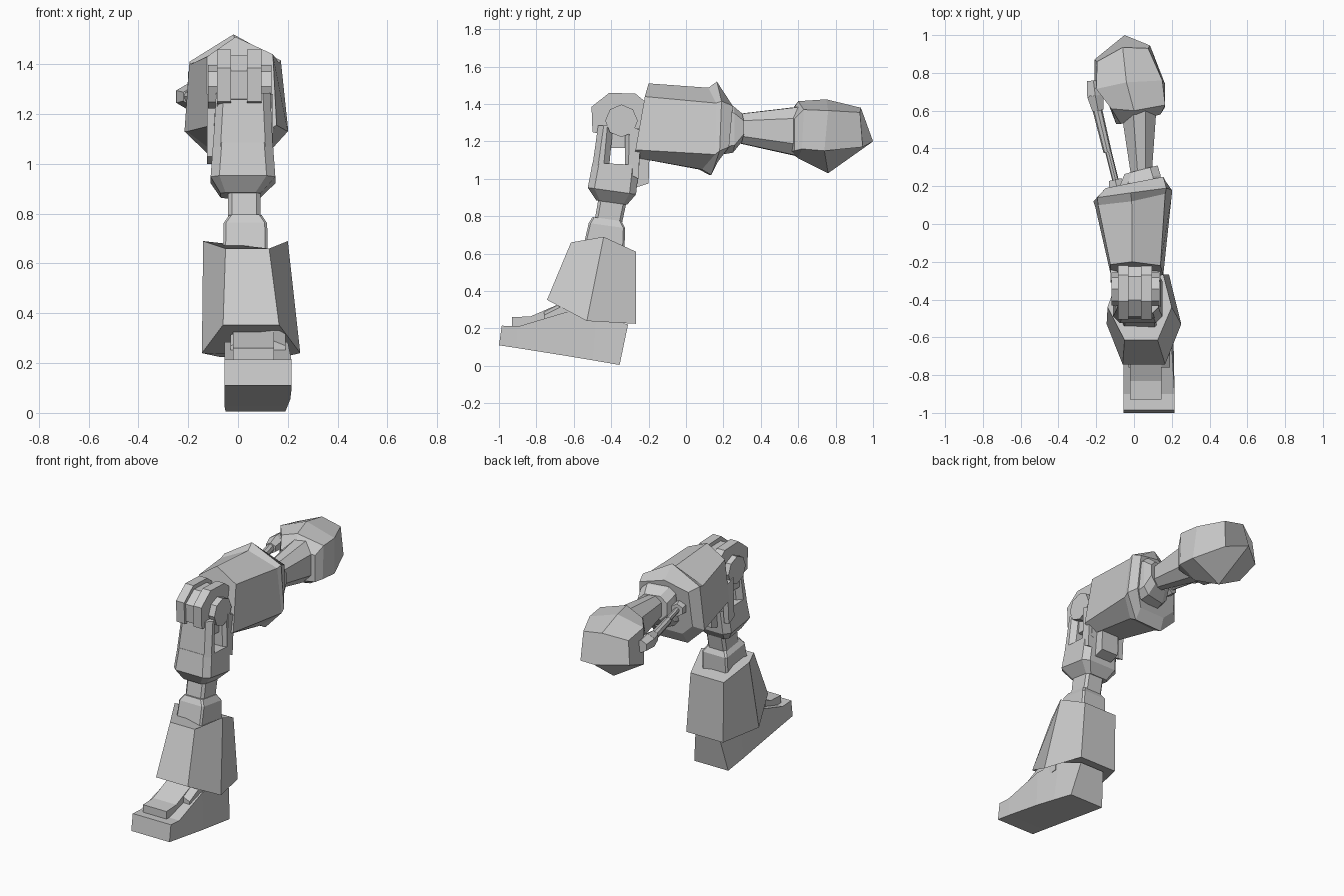
import bpy, bmesh
from mathutils import Vector


def loft(name, rings):
    """Skin a stack of equal-length point rings and cap both ends."""
    bm = bmesh.new()
    vs = [[bm.verts.new(p) for p in r] for r in rings]
    n = len(vs[0])
    for a, b in zip(vs, vs[1:]):
        for i in range(n):
            j = (i + 1) % n
            bm.faces.new((a[i], a[j], b[j], b[i]))
    bm.faces.new(vs[0])
    bm.faces.new(vs[-1])
    bmesh.ops.recalc_face_normals(bm, faces=bm.faces)
    me = bpy.data.meshes.new(name)
    bm.to_mesh(me)
    bm.free()
    ob = bpy.data.objects.new(name, me)
    bpy.context.collection.objects.link(ob)
    return ob


def plate(name, profile, x0, x1):
    """Side profile (y, z) extruded across x."""
    return loft(name, [[(x, y, z) for y, z in profile] for x in (x0, x1)])


def ring(x0, x1, y0, y1, z, c=0.02, tilt=-0.14):
    """Level-ish rectangle with cut corners; tilt lowers the back edge."""
    pts = [(x0 + c, y0), (x1 - c, y0), (x1, y0 + c), (x1, y1 - c),
           (x1 - c, y1), (x0 + c, y1), (x0, y1 - c), (x0, y0 + c)]
    return [(x, y, z + tilt * (y - (y0 + y1) / 2)) for x, y in pts]


def bar(name, a, b, r0, r1, sides=8):
    """Tapered cylinder between two points."""
    a, b = Vector(a), Vector(b)
    d = b - a
    bm = bmesh.new()
    bmesh.ops.create_cone(bm, cap_ends=True, segments=sides,
                          radius1=r0, radius2=r1, depth=d.length)
    me = bpy.data.meshes.new(name)
    bm.to_mesh(me)
    bm.free()
    ob = bpy.data.objects.new(name, me)
    ob.location = (a + b) / 2
    ob.rotation_euler = d.to_track_quat('Z', 'Y').to_euler()
    bpy.context.collection.objects.link(ob)
    return ob


# Foot: wedge sole rising to the toe, narrowed at the ankle and heel
def foot_ring(y0, z0, y1, z1, xa, xb, ta, tb):
    return [(xa, y0, z0), (xb, y0, z0), (tb, y1, z1), (ta, y1, z1)]


loft("foot", [
    foot_ring(-1.0, .11, -.985, .215, -.055, .215, -.055, .215),
    foot_ring(-.9, .095, -.9, .21, -.055, .215, -.055, .215),
    foot_ring(-.65, .055, -.65, .285, -.055, .21, -.055, .2),
    foot_ring(-.5, .03, -.48, .285, -.055, .2, -.045, .18),
    foot_ring(-.355, .005, -.31, .22, -.05, .19, -.02, .15)])
plate("toe_cap", [(-.93, .19), (-.93, .26), (-.83, .265), (-.68, .33),
                  (-.5, .34), (-.5, .2)], -.02, .145)
loft("foot_tongue", [
    [(-.03, y, z - .12), (-.03, y, z - .02), (.04, y, z), (.14, y, z),
     (.19, y, z - .02), (.19, y, z - .12)]
    for y, z in ((-.76, .29), (-.66, .34), (-.5, .36))])

# Lower shin armour: flared six-sided shell
loft("lower_shin", [
    [(-.06, -.743, .353), (.165, -.743, .353), (.25, -.53, .24),
     (.185, -.267, .225), (-.075, -.267, .225), (-.145, -.53, .24)],
    [(-.05, -.615, .66), (.125, -.615, .66), (.2, -.44, .69),
     (.155, -.267, .61), (-.08, -.267, .61), (-.14, -.44, .69)]])

# Collar and exposed shaft
loft("shin_collar", [
    ring(-.06, .12, -.55, -.33, .62, .01),
    ring(-.058, .117, -.52, -.325, .75, .01),
    ring(-.035, .095, -.5, -.345, .785, .01)])
loft("shin_shaft", [ring(-.04, .09, -.49, -.345, .76, .015),
                    ring(-.04, .09, -.465, -.315, .9, .015)])

# Upper shin: solid base with a fork above it that straddles the knee
loft("upper_shin", [
    ring(-.07, .09, -.48, -.315, .873, .02),
    ring(-.11, .15, -.525, -.267, .935, .035),
    ring(-.1, .14, -.5, -.25, 1.08, .035, -.05)])
loft("fork_front", [ring(-.1, .14, -.5, -.41, 1.07, .03, 0),
                    ring(-.088, .13, -.47, -.39, 1.285, .03, 0)])
loft("fork_back", [ring(-.1, .14, -.325, -.25, 1.07, .02, 0),
                   ring(-.09, .13, -.325, -.235, 1.27, .02, 0)])
for side, x in (("left", -.125), ("right", .105)):
    plate("fork_rail_" + side, [(-.31, 1.03), (-.255, 1.0), (-.24, 1.26),
                                (-.3, 1.28)], x, x + .035)
plate("calf_block", [(-.28, .95), (-.2, .975), (-.195, 1.14), (-.28, 1.17)],
      -.04, .08)

# Knee: three rounded straps over the joint, with hubs either side
strap = [(-.5, 1.25), (-.505, 1.385), (-.41, 1.46), (-.27, 1.455), (-.19, 1.39),
         (-.19, 1.2), (-.3, 1.165), (-.42, 1.165), (-.46, 1.24)]
for side, x in (("left", -.085), ("right", .037)):
    plate("knee_strap_" + side, strap, x, x + .057)
plate("knee_strap_middle", [(-.345 + (y + .345) * .9, 1.31 + (z - 1.31) * .83)
                            for y, z in strap], -.03, .04)
bar("knee_hub", (-.12, -.345, 1.31), (.135, -.345, 1.31), .087, .087)


# Thigh armour: ridged shell widening towards a flared rim
def thigh_ring(front, pts):
    return [(x, y + front, z) for x, y, z in pts]


loft("thigh", [
    [(-.01, -.2, 1.51), (.14, -.22, 1.44), (.155, -.27, 1.155), (.08, -.28, 1.115),
     (-.07, -.28, 1.115), (-.125, -.26, 1.15), (-.125, -.215, 1.43)],
    [(-.012, .12, 1.487), (.165, .16, 1.405), (.2, .155, 1.13), (.1, .085, 1.05),
     (-.1, .07, 1.05), (-.205, .09, 1.13), (-.19, .1, 1.4)],
    [(-.018, .165, 1.52), (.172, .19, 1.415), (.2, .18, 1.15), (.1, .135, 1.02),
     (-.1, .125, 1.02), (-.215, .12, 1.13), (-.195, .14, 1.41)],
    [(0, .22, 1.43), (.155, .25, 1.39), (.165, .23, 1.17), (.09, .17, 1.09),
     (-.09, .165, 1.09), (-.165, .17, 1.16), (-.15, .19, 1.38)]])


# Hip socket and tapered shaft running back to the hip block
def xring(x0, x1, z0, z1, ya, yb, c):
    pts = [(x0 + c, z0), (x1 - c, z0), (x1, z0 + c), (x1, z1 - c),
           (x1 - c, z1), (x0 + c, z1), (x0, z1 - c), (x0, z0 + c)]
    return [(x, ya + (yb - ya) * (x - x0) / (x1 - x0), z) for x, z in pts]


loft("hip_socket", [xring(-.08, .145, 1.13, 1.41, .15, .2, .04),
                    xring(-.07, .14, 1.14, 1.39, .215, .26, .04),
                    xring(-.05, .125, 1.2, 1.35, .265, .31, .04)])
loft("hip_shaft", [xring(-.015, .095, 1.195, 1.345, .25, .28, .035),
                   xring(-.065, .12, 1.12, 1.385, .58, .63, .06)])

# Hip block: faceted, kinked towards the left
loft("hip_block", [
    [(-.07, .53, 1.32), (.03, .55, 1.335), (.14, .58, 1.32),
     (.14, .58, 1.15), (.03, .55, 1.145), (-.095, .53, 1.155)],
    [(-.12, .61, 1.37), (.0, .6, 1.415), (.165, .63, 1.37),
     (.165, .62, 1.16), (.03, .6, 1.11), (-.145, .66, 1.15)],
    [(-.2, .715, 1.37), (-.04, .75, 1.425), (.15, .76, 1.365),
     (.165, .74, 1.15), (-.02, .76, 1.03), (-.21, .725, 1.14)],
    [(-.195, .86, 1.34), (-.06, .935, 1.38), (.075, .93, 1.355),
     (.085, .945, 1.17), (-.05, 1.0, 1.2), (-.21, .87, 1.19)]])

# Side piston between thigh rim and hip block
bar("piston_mount", (-.085, .17, 1.27), (-.1, .235, 1.27), .05, .04, 6)
bar("piston_rod", (-.09, .2, 1.27), (-.165, .5, 1.27), .017, .017)
bar("piston_sleeve", (-.14, .38, 1.27), (-.195, .61, 1.27), .022, .026)
bar("piston_end", (-.19, .6, 1.27), (-.205, .68, 1.27), .035, .05, 6)
bar("piston_cap", (-.205, .68, 1.27), (-.215, .76, 1.27), .05, .04, 6)
